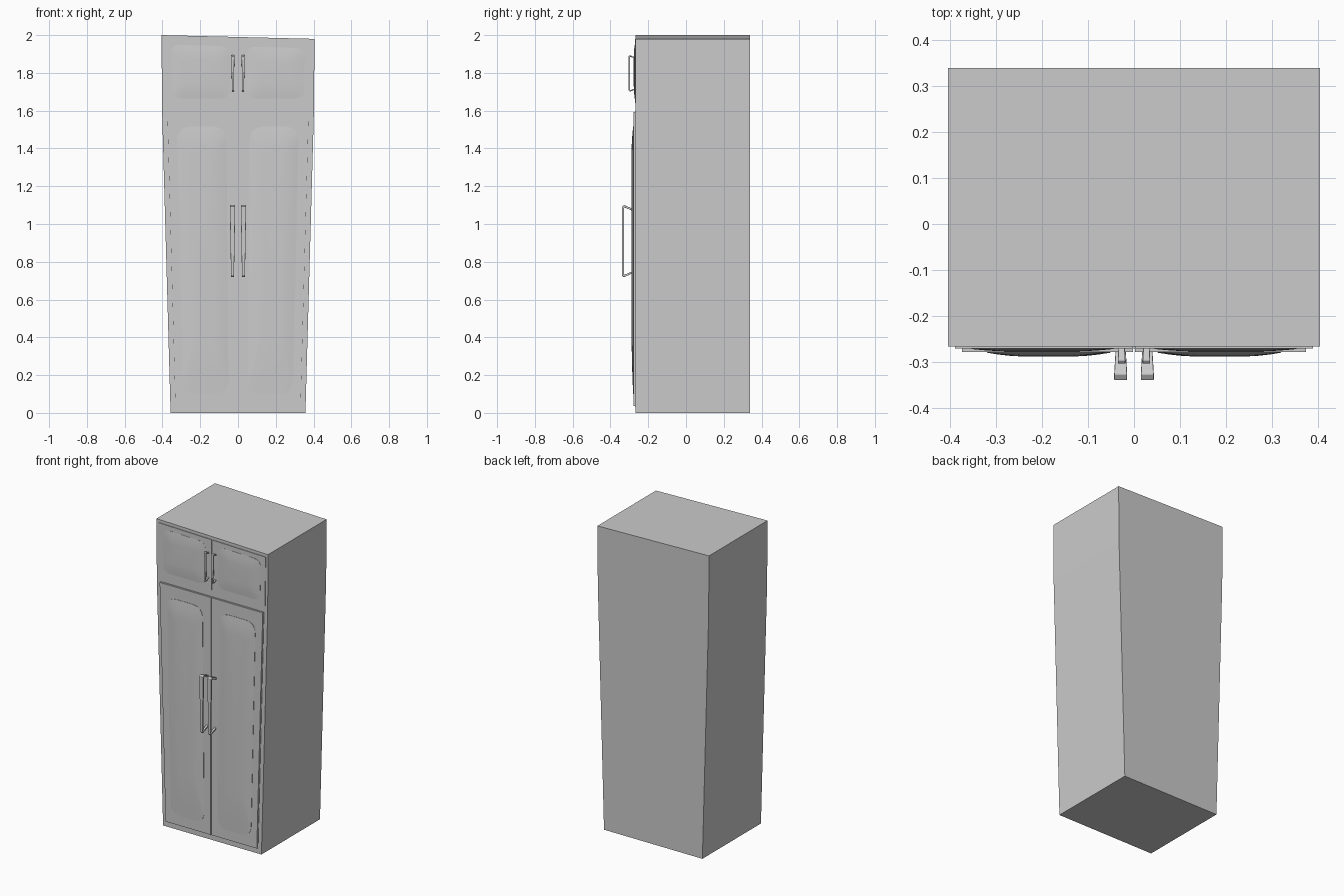
import bpy, bmesh
from mathutils import Vector

if "Cube" in bpy.data.objects:
    bpy.data.objects.remove(bpy.data.objects["Cube"])

FRONT = -0.267


def make(name, rings, smooth=False):
    """Skin a list of equal-length point rings and cap both ends."""
    bm = bmesh.new()
    vs = [[bm.verts.new(p) for p in r] for r in rings]
    n = len(vs[0])
    for a, b in zip(vs, vs[1:]):
        for i in range(n):
            bm.faces.new((a[i], a[(i + 1) % n], b[(i + 1) % n], b[i]))
    bm.faces.new(vs[0])
    bm.faces.new(vs[-1])
    bmesh.ops.recalc_face_normals(bm, faces=bm.faces)
    me = bpy.data.meshes.new(name)
    bm.to_mesh(me)
    bm.free()
    ob = bpy.data.objects.new(name, me)
    bpy.context.collection.objects.link(ob)
    if smooth:
        bpy.context.view_layer.objects.active = ob
        ob.select_set(True)
        bpy.ops.object.shade_smooth_by_angle(angle=0.6)
        ob.select_set(False)
    return ob


def plate(name, quad, y_back, y_front):
    make(name, [[(x, y, z) for x, z in quad] for y in (y_back, y_front)])


def rounded(quad, r, y, steps=6):
    """Rounded-corner outline of an x-z quad at depth y."""
    pts = [Vector(q) for q in quad]
    out = []
    for i, p in enumerate(pts):
        a = p + (pts[i - 1] - p).normalized() * r
        b = p + (pts[(i + 1) % 4] - p).normalized() * r
        for k in range(steps + 1):
            t = k / steps
            q = a * (1 - t) ** 2 + p * 2 * t * (1 - t) + b * t * t
            out.append((q.x, y, q.y))
    return out


def pillow(name, outer, inner, r, y0, y1, y2):
    """Softly raised panel: small lip, then a shallow slope to a flat centre."""
    rings = [rounded(outer, r, y0 + 0.004), rounded(outer, r, y1)]
    for t, h in ((0.35, 0.5), (0.7, 0.85), (1.0, 1.0)):
        q = [Vector(a).lerp(Vector(b), t) for a, b in zip(outer, inner)]
        rings.append(rounded(q, r * (1 - 0.3 * t), y1 + (y2 - y1) * h))
    make(name, rings, True)


def handle(name, x, s, outer, inner, halves):
    """Bent flat bar: each section joins an outer and inner (y, z) point."""
    rings = []
    for (yo, zo), (yi, zi), h in zip(outer, inner, halves):
        rings.append([(s * x - h, yo, zo), (s * x + h, yo, zo),
                      (s * x + h, yi, zi), (s * x - h, yi, zi)])
    ob = make(name, rings)
    m = ob.modifiers.new("soft_edges", 'BEVEL')
    m.width = 0.002
    m.segments = 2


# cabinet body, flaring upwards with a slanted top
sections = [(0.357, 0, 0), (0.402, 1.6, 1.6), (0.405, 2.0, 1.98)]
make("cabinet_body", [[(-w, FRONT, zl), (w, FRONT, zr), (w, 0.34, zr), (-w, 0.34, zl)]
                      for w, zl, zr in sections])

# thin frame behind the lower doors
plate("lower_door_frame", [(-0.333, 0.035), (0.333, 0.035), (0.376, 1.596), (-0.376, 1.596)],
      FRONT + 0.01, -0.271)

for s, side in ((-1, "left"), (1, "right")):
    def flip(q):
        return [(s * x, z) for x, z in q]

    # tall lower doors with raised panels
    plate("lower_door_" + side,
          flip([(0.004, 0.037), (0.331, 0.037), (0.374, 1.594), (0.002, 1.594)]),
          FRONT + 0.01, -0.278)
    pillow("lower_panel_" + side,
           flip([(0.05, 0.1), (0.29, 0.1), (0.322, 1.515), (0.062, 1.515)]),
           flip([(0.125, 0.38), (0.225, 0.38), (0.25, 1.4), (0.13, 1.4)]),
           0.075, -0.278, -0.280, -0.288)

    # short upper doors, tops following the slanted roof
    def top(x, z):
        return (s * x, z - 0.025 * s * x)
    plate("upper_door_" + side,
          flip([(0.003, 1.64), (0.386, 1.64)]) + [top(0.389, 1.97), top(0.003, 1.97)],
          FRONT + 0.01, -0.271)
    pillow("upper_panel_" + side,
           flip([(0.045, 1.665), (0.35, 1.665)]) + [top(0.355, 1.94), top(0.045, 1.94)],
           flip([(0.12, 1.74), (0.28, 1.74)]) + [top(0.28, 1.87), top(0.12, 1.87)],
           0.05, -0.271, -0.272, -0.277)

    # pull handles
    handle("lower_handle_" + side, 0.029, s,
           [(-0.274, 1.078), (-0.327, 1.1), (-0.34, 1.092), (-0.34, 0.728), (-0.33, 0.718), (-0.274, 0.742)],
           [(-0.274, 1.066), (-0.324, 1.087), (-0.329, 1.083), (-0.329, 0.735), (-0.327, 0.731), (-0.274, 0.753)],
           [0.011, 0.014, 0.014, 0.008, 0.007, 0.007])
    handle("upper_handle_" + side, 0.027, s,
           [(-0.267, 1.882), (-0.297, 1.894), (-0.304, 1.888), (-0.304, 1.706), (-0.297, 1.7), (-0.267, 1.712)],
           [(-0.267, 1.874), (-0.295, 1.886), (-0.297, 1.883), (-0.297, 1.711), (-0.295, 1.708), (-0.267, 1.72)],
           [0.007, 0.008, 0.008, 0.005, 0.005, 0.005])
